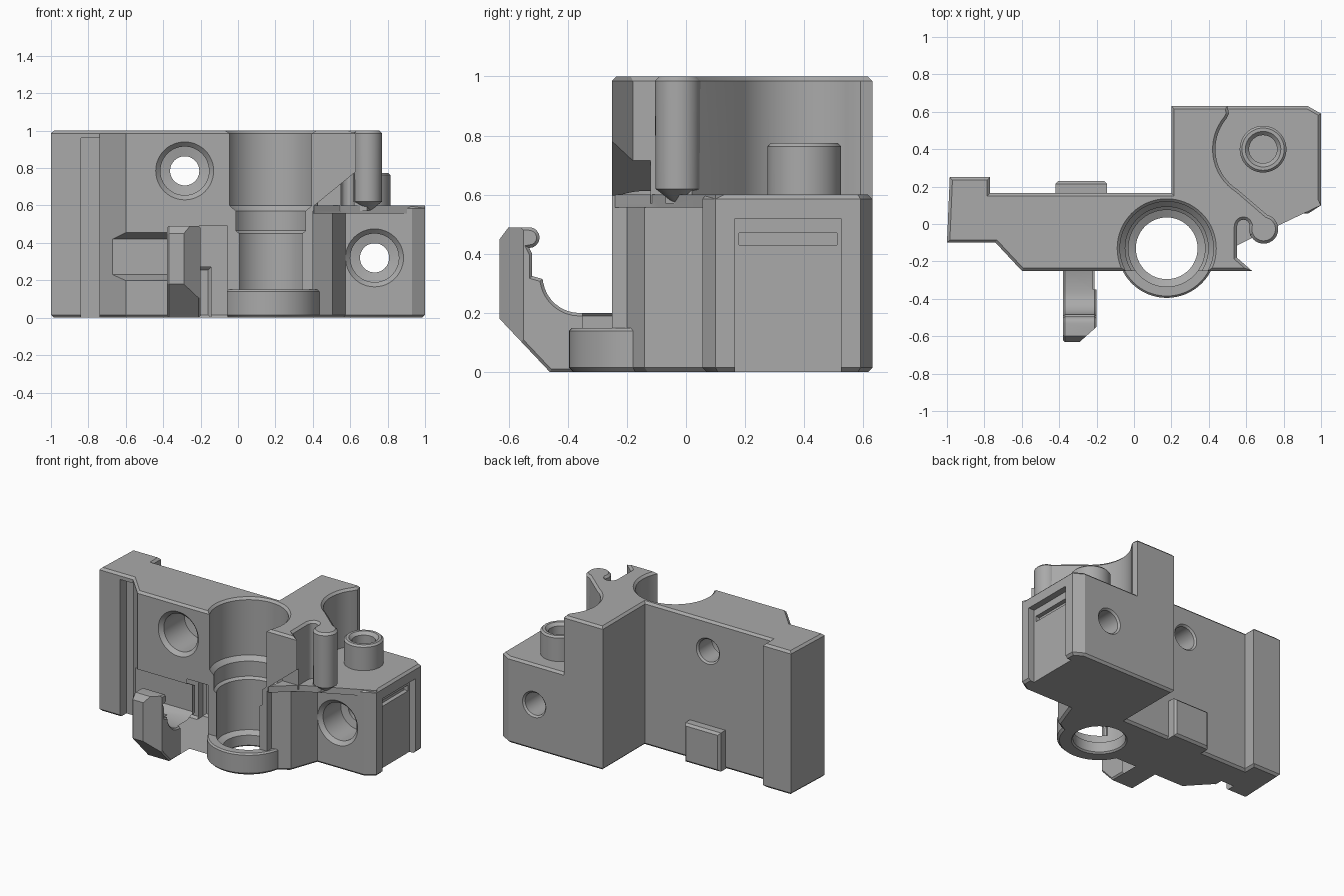
import bpy, bmesh
from math import sin, cos, radians, pi
from mathutils import Matrix

cube = bpy.data.objects.get("Cube")
if cube:
    bpy.data.objects.remove(cube, do_unlink=True)

grey = bpy.data.materials.new("grey_plastic")
grey.use_nodes = True
grey.diffuse_color = (0.4, 0.4, 0.4, 1)
for node in grey.node_tree.nodes:
    if node.type == 'BSDF_PRINCIPLED':
        node.inputs["Base Color"].default_value = grey.diffuse_color


def make(name, bm):
    bmesh.ops.recalc_face_normals(bm, faces=bm.faces[:])
    mesh = bpy.data.meshes.new(name)
    bm.to_mesh(mesh)
    bm.free()
    obj = bpy.data.objects.new(name, mesh)
    mesh.materials.append(grey)
    bpy.context.collection.objects.link(obj)
    return obj


def prism(name, pts, lo, hi, axis='z', low_bevel=0, high_bevel=0):
    """Extrude a profile along an axis, with optional chamfered end caps."""
    place = {'x': lambda a, b, t: (t, a, b),
             'y': lambda a, b, t: (a, t, b),
             'z': lambda a, b, t: (a, b, t)}[axis]
    bm = bmesh.new()
    bottom = [bm.verts.new(place(a, b, lo)) for a, b in pts]
    top = [bm.verts.new(place(a, b, hi)) for a, b in pts]
    n = len(pts)
    caps = [bm.faces.new(bottom[::-1]), bm.faces.new(top)]
    for i in range(n):
        j = (i + 1) % n
        bm.faces.new((bottom[i], bottom[j], top[j], top[i]))
    bmesh.ops.recalc_face_normals(bm, faces=bm.faces[:])
    edges = [list(c.edges) for c in caps]
    for group, size in zip(edges, (low_bevel, high_bevel)):
        if size:
            bmesh.ops.bevel(bm, geom=group, offset=size, segments=1,
                            profile=0.5, affect='EDGES')
    return make(name, bm)


def box(name, x0, x1, y0, y1, z0, z1, bevel=0):
    return prism(name, [(x0, y0), (x1, y0), (x1, y1), (x0, y1)], z0, z1,
                 'z', 0, bevel)


def lathe(name, profile, at, along_y=False, sides=64):
    """Closed solid of revolution from (radius, height) pairs."""
    bm = bmesh.new()
    rings = []
    for r, h in profile:
        rings.append([bm.verts.new((r * cos(2 * pi * k / sides),
                                    r * sin(2 * pi * k / sides), h))
                      for k in range(sides)])
    for a, b in zip(rings, rings[1:]):
        for k in range(sides):
            m = (k + 1) % sides
            bm.faces.new((a[k], a[m], b[m], b[k]))
    bm.faces.new(rings[0][::-1])
    bm.faces.new(rings[-1])
    if along_y:
        bm.transform(Matrix.Rotation(-pi / 2, 4, 'X'))
    bm.transform(Matrix.Translation(at))
    return make(name, bm)


def combine(target, other, operation):
    mod = target.modifiers.new(operation.lower(), 'BOOLEAN')
    mod.operation = operation
    mod.solver = 'EXACT'
    mod.object = other
    bpy.context.view_layer.update()
    graph = bpy.context.evaluated_depsgraph_get()
    mesh = bpy.data.meshes.new_from_object(target.evaluated_get(graph))
    target.modifiers.clear()
    target.data = mesh
    bpy.data.objects.remove(other, do_unlink=True)


def cut(target, other):
    combine(target, other, 'DIFFERENCE')


def arc(cx, cy, r, a0, a1, n):
    return [(cx + r * cos(radians(a0 + (a1 - a0) * i / n)),
             cy + r * sin(radians(a0 + (a1 - a0) * i / n))) for i in range(n + 1)]


C = 0.015
BORE = (0.175, -0.13, 0)

# Outline shared by both storeys: flange, wall and back corner
back = [(-0.74, -0.1), (-1, -0.1), (-0.985, 0.25), (-0.77, 0.25),
        (-0.77, 0.165), (0.2, 0.165), (0.2, 0.63)]

# Lower storey with the side block
body = prism("bracket_body", back + [
    (0.93, 0.63), (1, 0.59), (1, 0.1), (0.93, 0.055), (0.575, 0.055),
    (0.505, -0.14), (0.4, -0.2), (0.4, -0.25), (-0.6, -0.25)],
    0, 0.6, 'z', C, C)

# Recess in the front wall behind the clip
cut(body, prism("wall_recess", [(-0.27, 0.19), (-0.27, 0.465), (-0.175, 0.42),
                                (-0.175, 0.23)], -0.7, -0.21, 'x'))

# Side slot and its inner notch
cut(body, box("side_slot", 0.955, 1.2, 0.165, 0.525, -0.1, 0.52))
cut(body, box("slot_notch", 0.925, 1.2, 0.18, 0.51, 0.43, 0.47))

# Upper storey with scooped side and hooked arm
upper = prism("upper_storey", back + [(0.5, 0.63), (0.508, 0.59)]
              + arc(0.69, 0.4, 0.255, 140, 238, 16)
              + [(0.745, 0.02), (0.69, -0.07), (0.62, -0.06), (0.62, -0.01)]
              + arc(0.585, -0.01, 0.033, 15, 165, 6)
              + [(0.55, -0.02), (0.55, -0.18), (0.63, -0.25), (-0.6, -0.25)],
              0.57, 1, 'z', 0, C)
cut(upper, prism("prong_slant", [(0.405, 0.5), (0.7, 0.5), (0.7, 0.838),
                                 (0.405, 0.597)], -0.4, -0.12, 'y'))
combine(body, upper, 'UNION')

# Lip, bore ring, arm knob, boss and back nub
lip = prism("block_lip", [(0.3, -0.1), (0.405, -0.24), (0.55, -0.115),
                          (0.6, -0.09), (0.999, 0.1), (0.9, 0.3), (0.4, 0.3)],
            0.557, 0.6)
ring = lathe("bore_ring", [(0.25, 0), (0.265, C), (0.265, 0.14), (0.255, 0.15)], BORE)
knob = lathe("arm_knob", [(0.006, 0.565), (0.076, 0.62), (0.078, 0.985),
                          (0.063, 1)], (0.693, -0.027, 0), sides=40)
boss = lathe("screw_boss", [(0.125, 0.5), (0.125, 0.763), (0.113, 0.775)],
             (0.69, 0.4, 0), sides=48)
nub = prism("back_nub", [(-0.42, 0), (-0.145, 0), (-0.145, 0.27), (-0.42, 0.27)],
            0.1, 0.23, 'y', 0, C)

# Spring clip: curved hook and fixed jaw
hook = prism("clip_hook", [(-0.2, 0), (-0.46, 0), (-0.63, 0.18), (-0.63, 0.45),
                           (-0.6, 0.49)]
             + arc(-0.53, 0.455, 0.035, 90, -90, 8)
             + [(-0.52, 0.4), (-0.52, 0.325), (-0.485, 0.315)]
             + arc(-0.36, 0.325, 0.125, 190, 270, 8) + [(-0.2, 0.2)],
             -0.38, -0.2, 'x', 0.01, 0.01)
cut(hook, prism("hook_corner", [(-0.19, -0.5), (-0.19, -0.7), (-0.29, -0.7),
                                (-0.29, -0.63), (-0.2, -0.55)], -0.1, 0.7))
jaw = prism("clip_jaw", [(-0.2, 0), (-0.35, 0), (-0.35, 0.28)]
            + arc(-0.355, 0.33, 0.05, -80, 80, 8)
            + [(-0.35, 0.45), (-0.32, 0.49), (-0.2, 0.49)], -0.22, -0.055, 'x')
cut(jaw, prism("jaw_corner", [(-0.13, -0.36), (-0.04, -0.36), (-0.04, -0.25),
                              (-0.055, -0.25), (-0.13, -0.335)], -0.1, 0.7))
for part in (lip, ring, knob, boss, nub, hook, jaw):
    combine(body, part, 'UNION')

# Stepped vertical bore
cut(body, lathe("bore", [(0.175, -0.1), (0.175, 0), (0.165, 0.01), (0.165, 0.08),
                         (0.205, 0.1), (0.205, 0.45), (0.222, 0.465),
                         (0.222, 0.57), (0.25, 0.6), (0.25, 0.985),
                         (0.265, 1), (0.265, 1.1)], BORE))

# Counterbored screw holes through the wall and the block
for x, front, rear, z, depth in ((-0.285, -0.25, 0.165, 0.785, 0.25),
                                 (0.73, 0.055, 0.63, 0.32, 0.22)):
    cut(body, lathe("screw_hole", [
        (0.155, front - 0.3), (0.155, front), (0.13, front + 0.025),
        (0.13, front + depth), (0.078, front + depth + 0.01),
        (0.078, rear - 0.012), (0.09, rear), (0.09, rear + 0.1)],
        (x, 0, z), along_y=True, sides=48))

# Boss hole and flange groove
cut(body, lathe("boss_hole", [(0.075, 0.48), (0.075, 0.755), (0.095, 0.775),
                              (0.095, 0.9)], (0.69, 0.4, 0), sides=40))
cut(body, box("flange_groove", -0.84, -0.74, -0.3, -0.03, -0.1, 0.96))

# Smooth round surfaces and keep the edges crisp
bpy.ops.object.select_all(action='DESELECT')
body.select_set(True)
bpy.context.view_layer.objects.active = body
bpy.ops.object.shade_smooth_by_angle(angle=radians(25))
